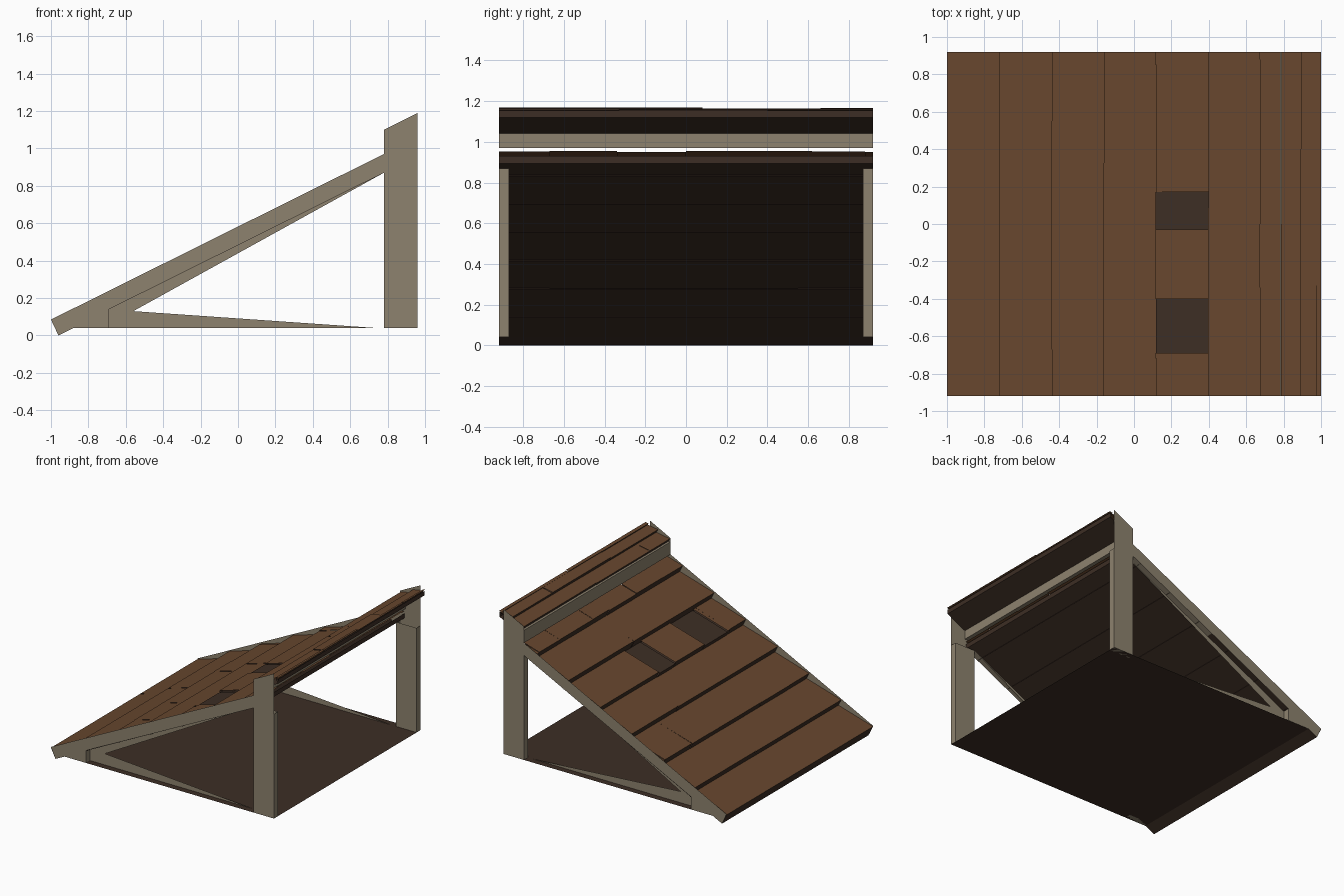
import bpy
import bmesh
import random

random.seed(4)
if "Cube" in bpy.data.objects:
    bpy.data.objects.remove(bpy.data.objects["Cube"], do_unlink=True)

W, T = 0.92, 0.05            # half width, timber thickness


def material(name, rgb):
    m = bpy.data.materials.new(name)
    m.use_nodes = True
    m.diffuse_color = (*rgb, 1)
    m.node_tree.nodes["Principled BSDF"].inputs["Base Color"].default_value = (*rgb, 1)
    return m


WOOD = material("weathered_timber", (0.27, 0.225, 0.158))
BROWN = material("brown_shingle", (0.135, 0.062, 0.027))
DARK = material("dark_underlay", (0.046, 0.027, 0.018))


def build(name, faces, mats):
    """Mesh from (points, material index) faces."""
    bm = bmesh.new()
    for pts, mi in faces:
        bm.faces.new([bm.verts.new(p) for p in pts]).material_index = mi
    bmesh.ops.remove_doubles(bm, verts=bm.verts, dist=0.0001)
    me = bpy.data.meshes.new(name)
    bm.to_mesh(me)
    bm.free()
    for m in mats:
        me.materials.append(m)
    ob = bpy.data.objects.new(name, me)
    bpy.context.collection.objects.link(ob)
    return ob


def flat(profile, y):
    return [(x, y, z) for x, z in profile]


def strip(a, b, y0, y1):
    """Quad spanning profile points a-b between two depths, facing left of a-b."""
    return [(a[0], y0, a[1]), (a[0], y1, a[1]), (b[0], y1, b[1]), (b[0], y0, b[1])]


# Side frames: thin outer skin, returned edges and recessed inner skin
RAFTER = [(-1, 0.085), (-0.96, 0), (-0.88, 0.04), (-0.69, 0.04),
          (-0.69, 0.14), (0.78, 0.87), (0.78, 0.97)]
POST = [(0.78, 0.04), (0.96, 0.04), (0.96, 0.87), (0.96, 1.19), (0.78, 1.10), (0.78, 0.87)]
POST_IN = [(0.78, 0.04), (0.96, 0.04), (0.96, 0.87), (0.78, 0.87)]
BRACE = [(-0.69, 0.14), (-0.56, 0.13), (0.78, 0.87)]
SILL = [(-0.69, 0.04), (0.74, 0.04), (-0.56, 0.13), (-0.69, 0.14)]

for side, label in ((-1, "front"), (1, "back")):
    yo, yi = side * W, side * (W - T)

    def skin(p, y, outward):
        pts = flat(p, y)
        return pts if (side < 0) == outward else pts[::-1]

    rafter = [(skin(RAFTER, yo, True), 0)]
    rafter += [(strip(a, b, yo, yi), 0) for a, b in zip(RAFTER[2:5], RAFTER[3:6])]
    build(label + "_rafter", rafter, [WOOD])

    post = [(skin(POST, yo, True), 0), (skin(POST_IN, yi, False), 0)]
    for a, b in ((0, 1), (1, 2), (3, 0)):
        post.append((strip(POST_IN[a], POST_IN[b], yo, yi), 0))
    build(label + "_post", post, [WOOD])
    build(label + "_brace", [(skin(BRACE, yi, True), 0)], [WOOD])
    build(label + "_sill", [(skin(SILL, yi, True), 0)], [WOOD])

# Floor sheet
build("floor", [([(-0.88, -W, 0.04), (0.96, -W, 0.04), (0.96, W, 0.04), (-0.88, W, 0.04)], 0)], [DARK])

# Cross beam beneath the upper roof
B = [(0.78, 0.97), (0.83, 0.97), (0.83, 1.07), (0.78, 1.07)]
build("cross_beam", [(strip(B[i], B[(i + 1) % 4], -W, W), 0) for i in range(4)], [WOOD])

# Underlays with closed upper edges
for name, path in (("main_underlay", [(-0.96, 0.0), (-0.88, 0.042), (0.82, 0.893), (0.82, 0.93)]),
                   ("upper_underlay", [(0.81, 1.03), (0.995, 1.12), (0.995, 1.155)])):
    build(name, [(strip(a, b, -W, W), 0) for a, b in zip(path, path[1:])], [DARK])


def shingle_row(name, start, end, lip, splits, missing=(), jitter=0.006):
    """Row of open shingles: brown top sheet and dark lip on the low edge."""
    ys = [-W] + sorted(splits) + [W]
    faces = []
    for i, (y0, y1) in enumerate(zip(ys, ys[1:])):
        dz = -random.uniform(0, jitter)
        dx = 0 if start[0] < -0.9 else random.uniform(0, jitter)
        gone = i in missing
        if gone:
            dz -= 0.012
        a = (start[0] + dx, start[1] + dz)
        b = (end[0], end[1] + dz)
        low = (start[0] + lip * 0.45, start[1] - lip * 0.9)
        faces.append((strip(a, b, y0, y1)[::-1], 1 if gone else 0))
        faces.append((strip(a, low, y0, y1), 1))
    build(name, faces, [BROWN, DARK])


# Main roof rows
PITCH = 0.2785
MAIN = [([0.2], ()), ([0.15], ()), ([0.89, 0.55, 0.33, -0.32, -0.67], ()),
        ([0.325], ()), ([0.85, 0.17, -0.03, -0.4, -0.69, -0.72], (2, 4)),
        ([0.45, 0.085], ()), ([-0.67, -0.34, 0, 0.2, 0.62, 0.88], ())]
for i, (splits, missing) in enumerate(MAIN):
    x = -1 + PITCH * i
    z = 0.08 + 0.498 * PITCH * i
    run = PITCH + 0.03 if i < 6 else 0.82 - x
    shingle_row("main_shingles_%d" % (i + 1), (x, z), (x + run, z + run * 0.29),
                0.09, splits, missing)

# Upper roof rows
UPPER = [(0.785, 1.095, 0.12, 0.07, [0.21, 0, -0.67]),
         (0.89, 1.143, 0.1, 0.045, [-0.33, 0.4]),
         (0.972, 1.165, 0.028, 0.045, [-0.54, -0.34, 0.08, 0.66])]
for i, (x, z, run, lip, splits) in enumerate(UPPER):
    shingle_row("upper_shingles_%d" % (i + 1), (x, z), (x + run, z + run * 0.18), lip, splits)
